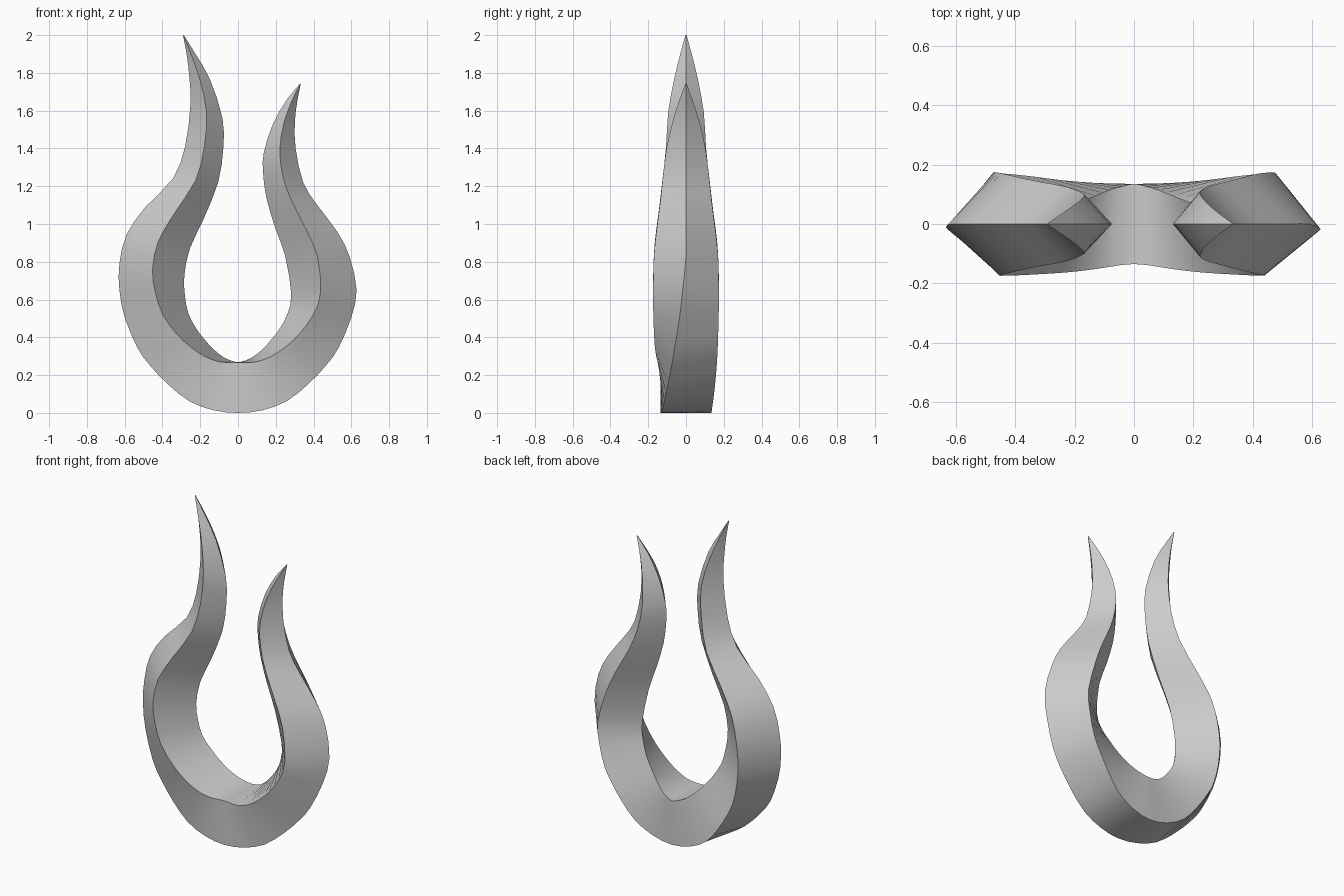
import bpy, bmesh
from mathutils import Vector

# Stations: outer x, outer z, inner x, inner z, half depth, twist (0 diamond, 1 square)
LEFT = [
    (-.291, 1.998, -.287, 2.0, .003, 0),
    (-.272, 1.90, -.228, 1.905, .030, 0),
    (-.257, 1.77, -.150, 1.77, .062, 0),
    (-.252, 1.63, -.082, 1.56, .094, 0),
    (-.280, 1.41, -.078, 1.40, .106, 0),
    (-.345, 1.24, -.105, 1.22, .125, 0),
    (-.490, 1.09, -.185, 1.02, .146, 0),
    (-.590, .945, -.255, .87, .165, 0)]
RIGHT = [
    (.590, .83, .250, .83, .170, 0),
    (.525, .96, .195, .985, .155, 0),
    (.420, 1.10, .150, 1.14, .136, 0),
    (.345, 1.22, .132, 1.28, .122, 0),
    (.305, 1.40, .137, 1.38, .105, 0),
    (.301, 1.54, .185, 1.53, .073, 0),
    (.314, 1.65, .256, 1.655, .036, 0),
    (.332, 1.742, .329, 1.743, .003, 0)]
LOWER = [
    (-.628, .79, -.284, .73, .173, .02),
    (-.628, .65, -.282, .63, .174, .10),
    (-.598, .50, -.264, .53, .173, .2),
    (-.530, .34, -.222, .448, .169, .36),
    (-.465, .25, -.178, .39, .165, .46),
    (-.375, .155, -.130, .337, .158, .60),
    (-.260, .063, -.080, .297, .147, .78),
    (-.130, .014, -.040, .278, .138, .92)]


def mirror(s):
    return (-s[0], s[1], -s[2]) + s[3:]


def spline(a, b, c, d, t):
    return [.5 * (2 * q + (r - p) * t + (2 * p - 5 * q + 4 * r - s) * t * t
                  + (3 * q - p - 3 * r + s) * t ** 3) for p, q, r, s in zip(a, b, c, d)]


def corners(s):
    ox, oz, ix, iz, h, t = s
    mid = Vector(((ox + ix) / 2, 0, (oz + iz) / 2))
    w = Vector(((ox - ix) / 2, 0, (oz - iz) / 2))
    y = Vector((0, h, 0))
    return [mid + w - y * t, mid - w * t - y, mid - w + y * t, mid + w * t + y]


# Complete path from left tip, around the bottom, to right tip
path = LEFT + LOWER + [(0, 0, 0, .268, .135, 1)]
path += [mirror(s) for s in reversed(LOWER[1:])] + RIGHT
stations = []
for i in range(len(path) - 1):
    a, d = path[max(i - 1, 0)], path[min(i + 2, len(path) - 1)]
    stations += [spline(a, path[i], path[i + 1], d, k / 2) for k in range(2)]
stations.append(path[-1])

# Twisted four-sided horn body
bm = bmesh.new()
rings = [[bm.verts.new(p) for p in corners(s)] for s in stations]
for r, q in zip(rings, rings[1:]):
    for k in range(4):
        n = (k + 1) % 4
        bm.faces.new((r[k], r[n], q[n], q[k]))
bm.faces.new(rings[0])
bm.faces.new(rings[-1])
bmesh.ops.recalc_face_normals(bm, faces=bm.faces[:])
mesh = bpy.data.meshes.new("curved_horns")
bm.to_mesh(mesh)
bm.free()
obj = bpy.data.objects.new("curved_horns", mesh)
bpy.context.collection.objects.link(obj)
bpy.context.view_layer.objects.active = obj
obj.select_set(True)
bpy.ops.object.shade_smooth_by_angle(angle=1.0)
